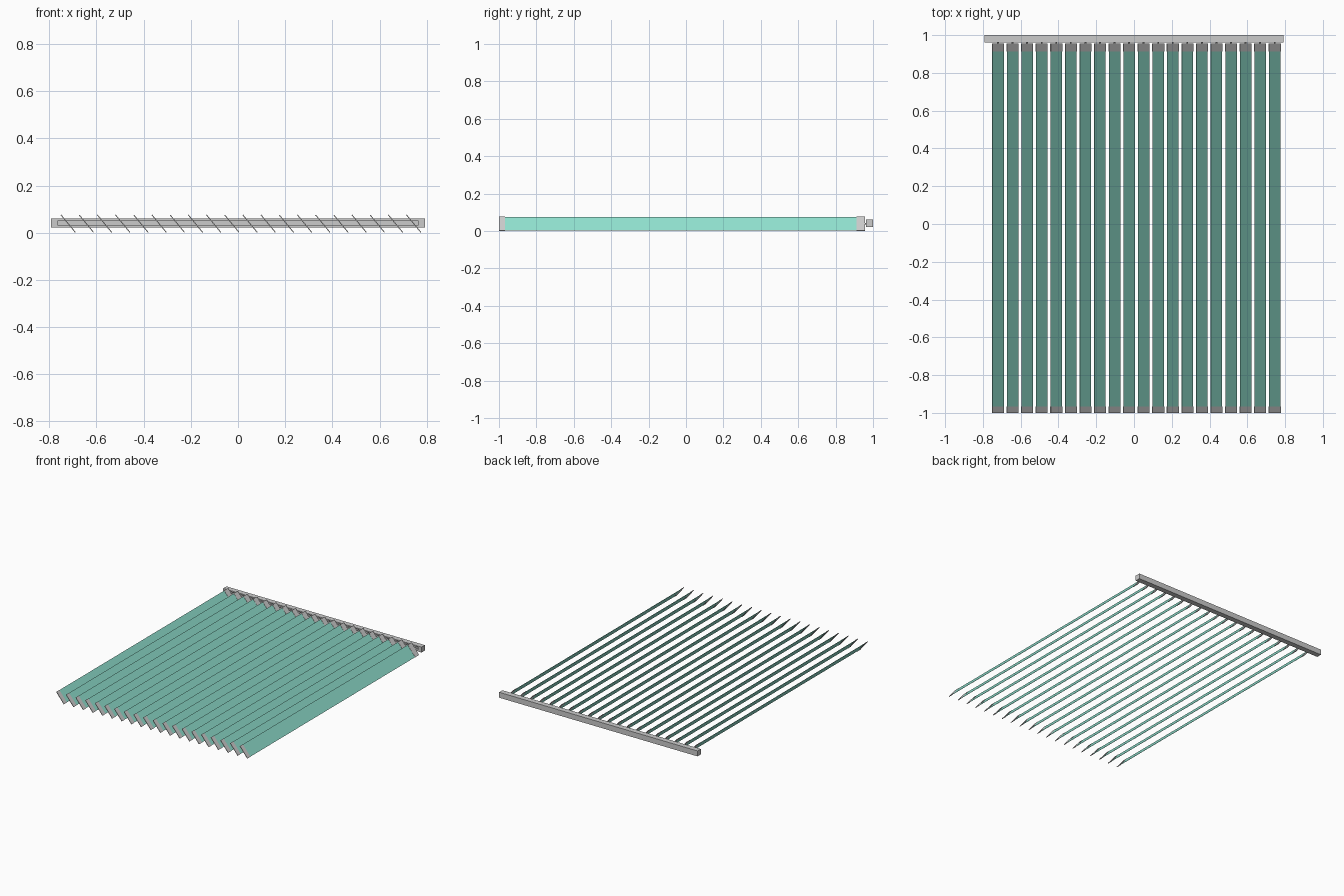
import bpy, bmesh, math
from mathutils import Matrix

if "Cube" in bpy.data.objects:
    bpy.data.objects.remove(bpy.data.objects["Cube"])

COUNT, PITCH, X0 = 20, 0.0771, -0.720
ZC = 0.0385
TILT = math.atan2(0.074, 0.061)

teal = bpy.data.materials.new("teal_fabric")
teal.diffuse_color = (0.28, 0.75, 0.62, 1)
teal.use_nodes = True
teal.node_tree.nodes["Principled BSDF"].inputs["Base Color"].default_value = teal.diffuse_color


def box(bm, size, loc, tilt=0.0):
    m = (Matrix.Translation(loc) @ Matrix.Rotation(tilt, 4, 'Y')
         @ Matrix.Diagonal((*size, 1)))
    return bmesh.ops.create_cube(bm, size=1, matrix=m)


def finish(bm, name, mat=None):
    me = bpy.data.meshes.new(name)
    bm.to_mesh(me)
    bm.free()
    ob = bpy.data.objects.new(name, me)
    bpy.context.collection.objects.link(ob)
    if mat:
        me.materials.append(mat)
    return ob


def row(name, width, thick, y0, y1, tilt=TILT, mat=None):
    """One box per slat, repeated along the rail."""
    bm = bmesh.new()
    for i in range(COUNT):
        box(bm, (width, y1 - y0, thick),
            (X0 + i * PITCH, (y0 + y1) / 2, ZC), tilt)
    return finish(bm, name, mat)


# Slats with a weighted hem at the bottom and a holder at the top
row("slats", 0.094, 0.0015, -0.97, 0.92, mat=teal)
row("bottom_weights", 0.096, 0.004, -1.0, -0.967)
row("top_holders", 0.096, 0.004, 0.912, 0.956)

# Hanger stems reaching into the rail channel
row("hanger_stems", 0.010, 0.004, 0.95, 0.985)

# Head rail with a channel sunk into the side facing the slats
bm = bmesh.new()
box(bm, (1.584, 0.038, 0.039), (0, 0.981, 0.0415))
bm.normal_update()
front = min(bm.faces, key=lambda f: f.calc_center_median().y)
bmesh.ops.inset_region(bm, faces=[front], thickness=0.012)
for v in front.verts:
    v.co.x *= 1.52 / 1.56
ext = bmesh.ops.extrude_discrete_faces(bm, faces=[front])
for v in ext["faces"][0].verts:
    v.co.y += 0.026
bmesh.ops.recalc_face_normals(bm, faces=bm.faces)
finish(bm, "head_rail")
